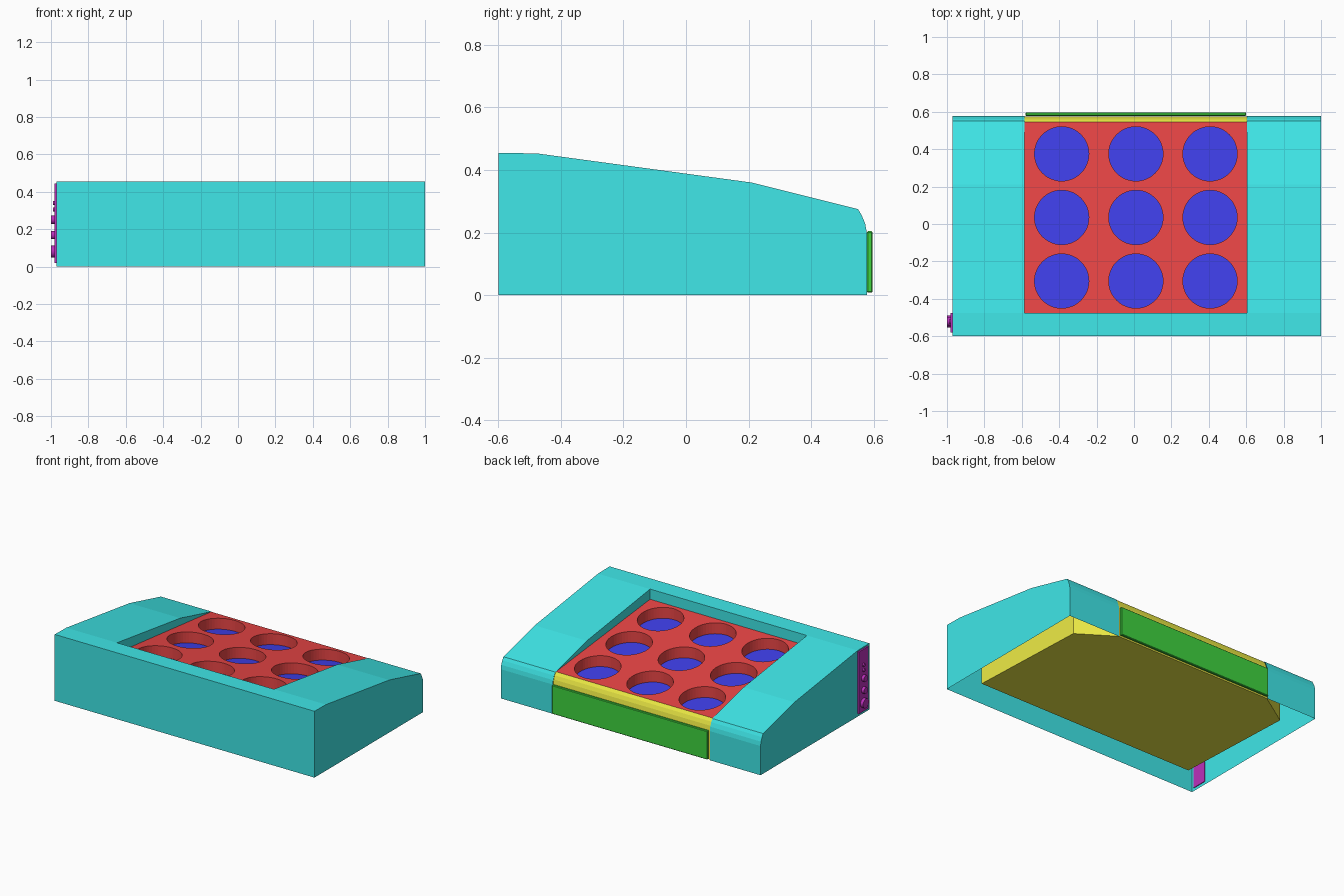
import bpy, bmesh, math
from mathutils import Vector

if "Cube" in bpy.data.objects:
    bpy.data.objects.remove(bpy.data.objects["Cube"])

XL, XR = -0.97, 1.0          # shell sides
OL, OR = -0.585, 0.605       # opening sides
OF, OB = -0.475, 0.545       # opening front and back


def mat(name, r, g, b):
    m = bpy.data.materials.new(name)
    m.diffuse_color = (r, g, b, 1)
    m.use_nodes = True
    m.node_tree.nodes["Principled BSDF"].inputs["Base Color"].default_value = m.diffuse_color
    return m


CYAN = mat("cyan", 0.05, 0.8, 0.81)
RED = mat("red", 0.82, 0.06, 0.06)
BLUE = mat("blue", 0.05, 0.05, 0.82)
YELLOW = mat("yellow", 0.86, 0.84, 0.06)
GREEN = mat("green", 0.05, 0.66, 0.05)
MAGENTA = mat("magenta", 0.5, 0.03, 0.5)


def finish(name, bm, material, weld=True, normals=True):
    if weld:
        bmesh.ops.remove_doubles(bm, verts=bm.verts, dist=1e-4)
    if normals:
        bmesh.ops.recalc_face_normals(bm, faces=bm.faces)
    me = bpy.data.meshes.new(name)
    bm.to_mesh(me)
    bm.free()
    me.materials.append(material)
    ob = bpy.data.objects.new(name, me)
    bpy.context.collection.objects.link(ob)
    return ob


def face(bm, pts):
    return bm.faces.new([bm.verts.new(p) for p in pts])


def box(name, lo, hi, material, bevel=0.0):
    bm = bmesh.new()
    bmesh.ops.create_cube(bm, size=1)
    for v in bm.verts:
        v.co = Vector([(a + b) / 2 + c * (b - a) for a, b, c in zip(lo, hi, v.co)])
    if bevel:
        bmesh.ops.bevel(bm, geom=bm.edges[:], offset=bevel, segments=1, affect='EDGES')
    return finish(name, bm, material)


def plate_z(y):
    # sloped plane of the red plate
    return 0.383 - 0.105 * (y - OF)


# Shell: open-bottomed sloped housing with a cut-out
profile = [(-0.6, 0), (-0.6, 0.455), (OF, 0.453), (0.21, 0.36), (0.55, 0.275),
           (0.562, 0.255), (0.573, 0.228), (0.578, 0.2), (0.578, 0)]
bm = bmesh.new()
for x0, x1, count in ((XL, OL, 8), (OL, OR, 2), (OR, XR, 8)):
    for (y0, z0), (y1, z1) in zip(profile[:count], profile[1:count + 1]):
        face(bm, [(x0, y0, z0), (x1, y0, z0), (x1, y1, z1), (x0, y1, z1)])
face(bm, [(XR, y, z) for y, z in profile[::-1]])
face(bm, [(XL, y, z) for y, z in profile])
low = plate_z(OF) - 0.02
wall = profile[2:5] + [(0.55, 0.25), (OF, low)]
face(bm, [(OL, y, z) for y, z in wall[::-1]])
face(bm, [(OR, y, z) for y, z in wall])
face(bm, [(OL, OF, low), (OL, OF, 0.453), (OR, OF, 0.453), (OR, OF, low)])
finish("shell", bm, CYAN, normals=False)

# Red plate: a 3 x 3 grid of cells, each with a round well; blue disc in each well
SEG, R, DEPTH = 48, 0.145, 0.075
hx, hy = (OR - OL) / 6, (OB - OF) / 6
plate, discs = bmesh.new(), bmesh.new()
for i in range(3):
    for j in range(3):
        cx, cy = OL + hx * (2 * i + 1), OF + hy * (2 * j + 1)
        outer, rim, base = [], [], []
        for k in range(SEG):
            c, s = math.cos(math.tau * k / SEG), math.sin(math.tau * k / SEG)
            m = max(abs(c), abs(s))
            x, y = cx + hx * c / m, cy + hy * s / m
            outer.append((x, y, plate_z(y)))
            x, y = cx + R * c, cy + R * s
            rim.append((x, y, plate_z(y)))
            base.append((x, y, plate_z(y) - DEPTH))
        for k in range(SEG):
            n = (k + 1) % SEG
            face(plate, [outer[k], outer[n], rim[n], rim[k]])
            face(plate, [rim[k], rim[n], base[n], base[k]])
        face(discs, base)
finish("well_plate", plate, RED, normals=False)
finish("well_discs", discs, BLUE, normals=False)

# Yellow tray: floor narrowing towards the back, walls and rear lip
ring = [(0.83, -0.457, 0.035, 0.37), (0.83, 0.42, 0.003, 0.27), (0.595, 0.574, 0.003, 0.2)]
ring = [(0.01 + x, y, a, b) for x, y, a, b in ring] + \
       [(0.01 - x, y, a, b) for x, y, a, b in ring[::-1]]
bm = bmesh.new()
face(bm, [(x, y, a) for x, y, a, b in ring[::-1]])
for p, q in zip(ring, ring[1:] + ring[:1]):
    face(bm, [(p[0], p[1], p[2]), (q[0], q[1], q[2]), (q[0], q[1], q[3]), (p[0], p[1], p[3])])
lip = [(0.574, 0.2), (0.569, 0.232), (0.559, 0.257), (OB, plate_z(OB))]
for (y0, z0), (y1, z1) in zip(lip, lip[1:]):
    face(bm, [(OR, y0, z0), (OL, y0, z0), (OL, y1, z1), (OR, y1, z1)])
finish("tray", bm, YELLOW, normals=False)

# Green back panel
box("back_panel", (-0.58, 0.578, 0.008), (0.6, 0.597, 0.205), GREEN, 0.004)

# Connector strip on the left side
box("connector_plate", (-0.98, -0.58, 0.02), (-0.965, -0.475, 0.445), MAGENTA)
for n, (z, r, tip) in enumerate([(0.08, 0.032, -1.0), (0.168, 0.022, -1.0), (0.25, 0.022, -1.0),
                                 (0.305, 0.011, -0.99), (0.34, 0.011, -0.99)]):
    bpy.ops.mesh.primitive_cylinder_add(vertices=24, radius=r, depth=-0.97 - tip,
                                        location=((tip - 0.97) / 2, -0.522, z),
                                        rotation=(0, math.pi / 2, 0))
    ob = bpy.context.object
    ob.name = f"connector_{n + 1}"
    ob.data.materials.append(MAGENTA)
    bpy.ops.object.shade_smooth_by_angle()
